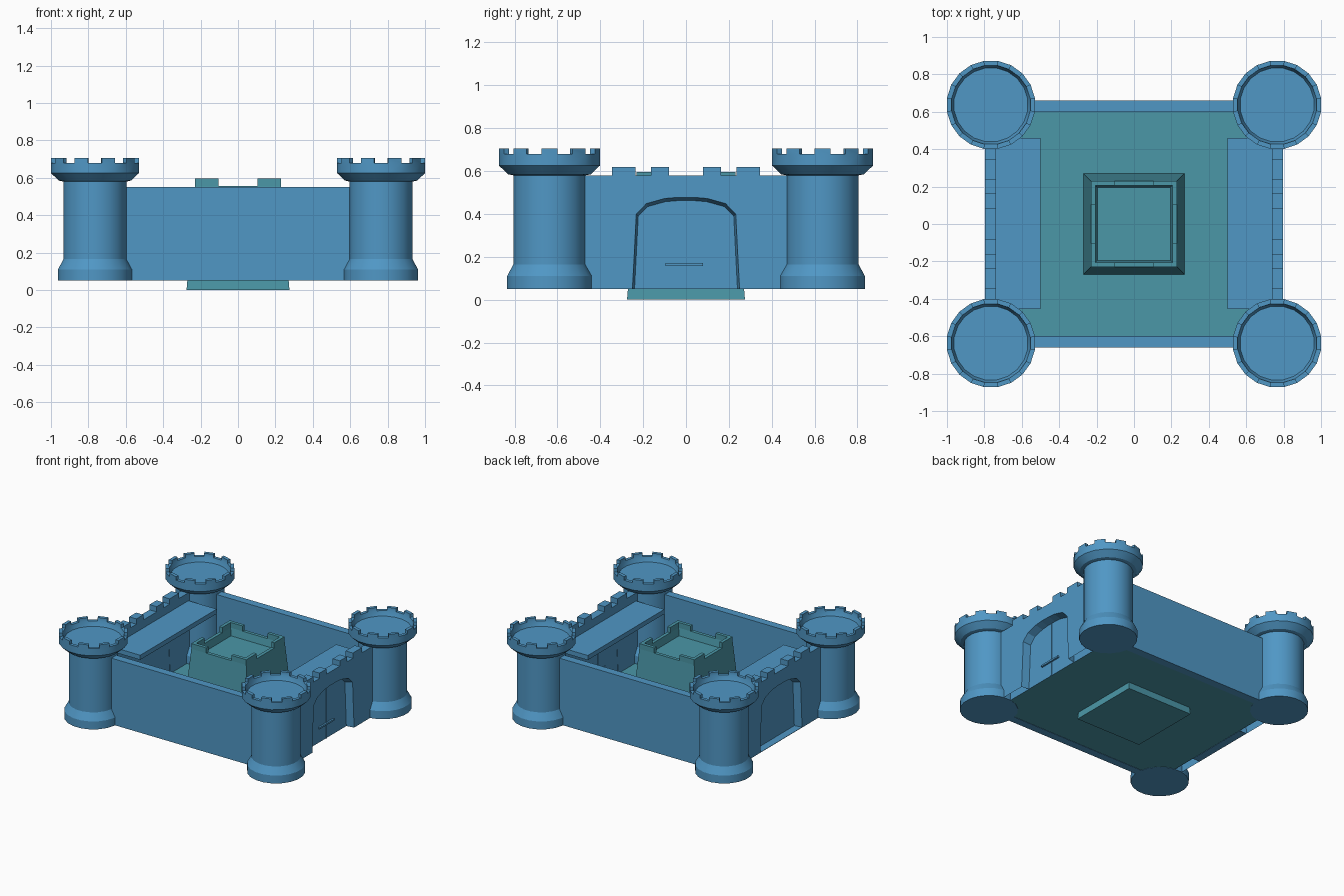
import bpy, bmesh, math

if "Cube" in bpy.data.objects:
    bpy.data.objects.remove(bpy.data.objects["Cube"])

def material(name, rgb):
    m = bpy.data.materials.new(name)
    m.diffuse_color = (*rgb, 1)
    m.use_nodes = True
    m.node_tree.nodes["Principled BSDF"].inputs["Base Color"].default_value = m.diffuse_color
    return m

STONE = material("blue_stone", (0.08, 0.31, 0.56))
KEEP = material("teal_stone", (0.07, 0.31, 0.39))

def finish(bm, name, mat, smooth=False):
    me = bpy.data.meshes.new(name)
    bm.to_mesh(me)
    bm.free()
    ob = bpy.data.objects.new(name, me)
    bpy.context.collection.objects.link(ob)
    me.materials.append(mat)
    if smooth:
        bpy.context.view_layer.objects.active = ob
        ob.select_set(True)
        bpy.ops.object.shade_smooth_by_angle(angle=math.radians(25))
        ob.select_set(False)
    return ob

def box(name, x, y, z, mat):
    bm = bmesh.new()
    bmesh.ops.create_cube(bm, size=1)
    for v in bm.verts:
        v.co = [lo + (c + 0.5) * (hi - lo) for c, (lo, hi) in zip(v.co, (x, y, z))]
    return finish(bm, name, mat)

def stack(bm, rings):
    """Join closed rings of verts into a capped skin; returns the faces per band."""
    rows = [[bm.verts.new(p) for p in ring] for ring in rings]
    n = len(rows[0])
    bands = [[bm.faces.new((a[i], a[(i + 1) % n], b[(i + 1) % n], b[i])) for i in range(n)]
             for a, b in zip(rows, rows[1:])]
    bm.faces.new(rows[0][::-1])
    bm.faces.new(rows[-1])
    return bands

def raise_merlons(bm, faces, h):
    new = bmesh.ops.extrude_discrete_faces(bm, faces=faces)["faces"]
    for v in {v for f in new for v in f.verts}:
        v.co.z += h

# Corner towers: 20-sided turned profile, alternate rim faces raised
N = 20
PROFILE = [(0.200, 0.05), (0.200, 0.11), (0.170, 0.165), (0.170, 0.58), (0.195, 0.585),
           (0.238, 0.625), (0.238, 0.68), (0.213, 0.68), (0.199, 0.645)]

def tower(name, cx, cy):
    bm = bmesh.new()
    ang = [math.tau * (i - 0.5) / N for i in range(N)]
    bands = stack(bm, [[(cx + r * math.cos(a), cy + r * math.sin(a), z) for a in ang]
                       for r, z in PROFILE])
    raise_merlons(bm, bands[6][::2], 0.026)
    return finish(bm, name, STONE, smooth=True)

for sx, nx in ((-1, "left"), (1, "right")):
    for sy, ny in ((-1, "front"), (1, "back")):
        tower(f"tower_{ny}_{nx}", sx * 0.765, sy * 0.637)

# Plain walls
box("front_wall", (-0.68, 0.68), (-0.66, -0.60), (0.05, 0.55), STONE)
box("back_wall", (-0.68, 0.68), (0.60, 0.66), (0.05, 0.55), STONE)

# Gate walls: half outline in (y, z), mirrored, with the arch and battlements
ARCH = [(0.25, 0.05), (0.242, 0.2), (0.232, 0.40), (0.185, 0.448), (0.10, 0.472), (0.04, 0.477)]
TOP = [(0.50, 0.05), (0.50, 0.58), (0.345, 0.58), (0.345, 0.62), (0.235, 0.62), (0.235, 0.58),
       (0.163, 0.58), (0.163, 0.62), (0.08, 0.62), (0.08, 0.58)]

def mirrored(half):
    return half + [(-y, z) for y, z in reversed(half)]

def inset(y, z):
    return (y * 0.96, z - 0.015 * max(0, (z - 0.2) / 0.277))

def gate_wall(name, s):
    bm = bmesh.new()
    arch = mirrored(ARCH)
    top = mirrored(TOP)
    outer = top + arch[::-1]
    inner = top + [inset(y, z) for y, z in arch[::-1]]
    stack(bm, [[(s * 0.797, y, z) for y, z in outer], [(s * 0.737, y, z) for y, z in inner]])
    bmesh.ops.recalc_face_normals(bm, faces=bm.faces)
    # the wall is open underneath
    low = [f for f in bm.faces if all(v.co.z < 0.051 for v in f.verts)]
    bmesh.ops.delete(bm, geom=low, context='FACES')
    finish(bm, name, STONE)

def door(name, s):
    bm = bmesh.new()
    pts = [inset(y, z) for y, z in mirrored(ARCH)]
    f = bm.faces.new([bm.verts.new((s * 0.739, y, z)) for y, z in pts])
    f.normal_update()
    if f.normal.x * s < 0:
        f.normal_flip()
    finish(bm, name, STONE)

for s, n in ((-1, "left"), (1, "right")):
    gate_wall(f"gate_wall_{n}", s)
    door(f"gate_door_{n}", s)
    xs = sorted((s * 0.50, s * 0.745))
    box(f"walkway_{n}", xs, (-0.455, 0.46), (0.485, 0.52), STONE)

# Door details on the right gate, sill on the left gate
box("door_seam", (0.735, 0.743), (-0.005, 0.005), (0.05, 0.46), STONE)
box("door_bar", (0.735, 0.752), (-0.095, 0.08), (0.157, 0.17), STONE)
box("gate_sill", (-0.797, -0.737), (-0.25, 0.25), (0.05, 0.053), STONE)

# Courtyard floor
bm = bmesh.new()
bm.faces.new([bm.verts.new((x * 0.737, y * 0.66, 0.052))
              for x, y in ((-1, -1), (1, -1), (1, 1), (-1, 1))])
finish(bm, "courtyard_floor", KEEP)

# Central keep: tapered square block, sunken roof, raised corner merlons
def square(h, z, c):
    """Square ring with extra points where the corner merlons end."""
    side = [(-h, -h), (-c, -h), (c, -h)]
    pts = []
    for k in range(4):
        for x, y in side:
            for _ in range(k):
                x, y = -y, x
            pts.append((x, y, z))
    return pts

bm = bmesh.new()
bands = stack(bm, [square(0.275, 0.0, 0.11), square(0.23, 0.555, 0.105),
                   square(0.205, 0.555, 0.105), square(0.195, 0.50, 0.105)])
# every side has corner, gap, corner: raise all but the middle rim face
raise_merlons(bm, [f for i, f in enumerate(bands[1]) if i % 3 != 1], 0.04)
bmesh.ops.remove_doubles(bm, verts=bm.verts, dist=0.0005)
finish(bm, "keep", KEEP)
